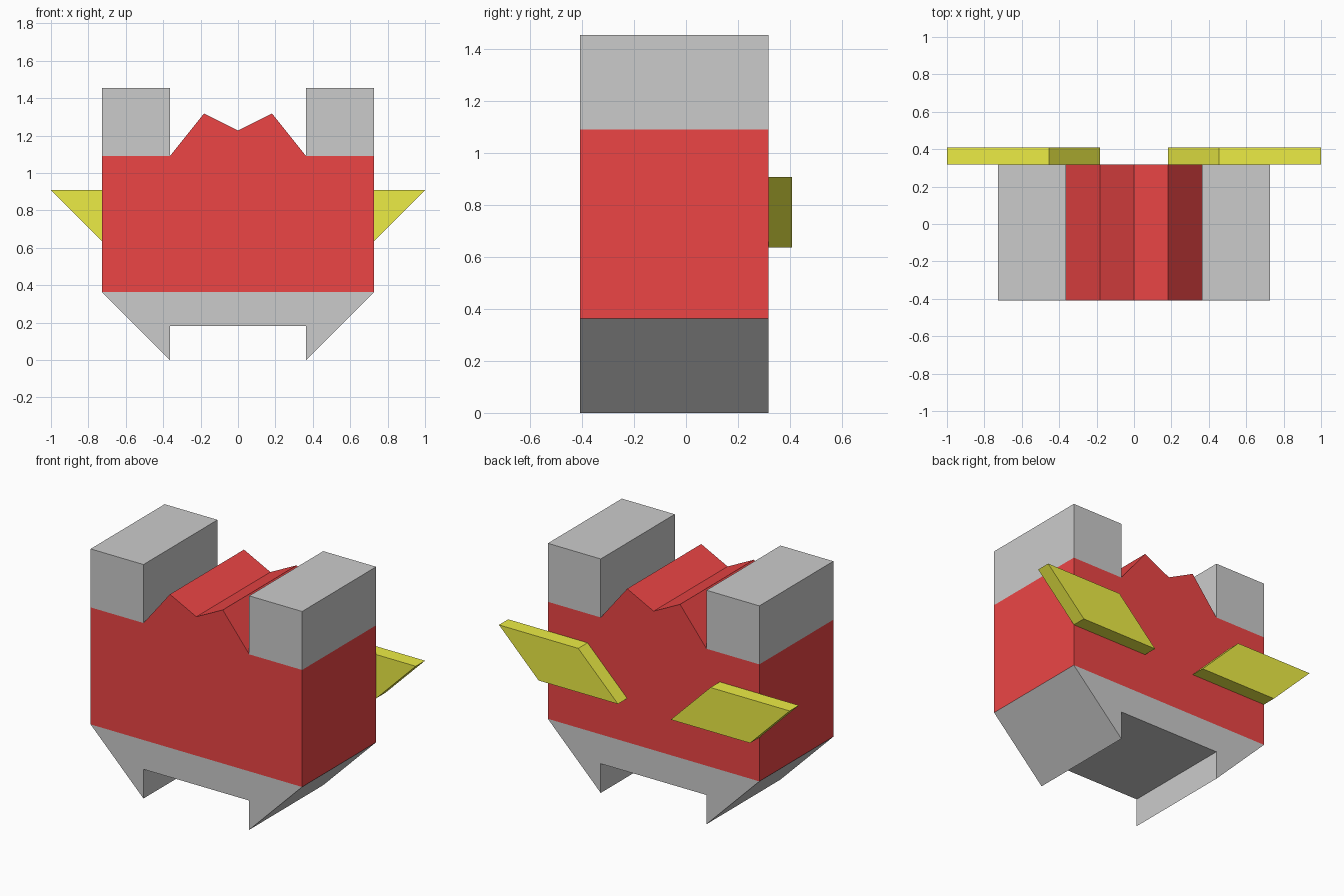
import bpy
import bmesh

if "Cube" in bpy.data.objects:
    bpy.data.objects.remove(bpy.data.objects["Cube"])

U = 1 / 11  # model grid unit: half the total width is 11 units
FRONT, BACK, FIN_BACK = -4.5, 3.5, 4.5


def material(name, colour):
    mat = bpy.data.materials.new(name)
    mat.diffuse_color = (*colour, 1)
    mat.use_nodes = True
    mat.node_tree.nodes["Principled BSDF"].inputs["Base Color"].default_value = mat.diffuse_color
    return mat


def extrude_profile(name, profile, y0, y1, mat=None):
    """Prism from an (x, z) outline, running from y0 to y1."""
    bm = bmesh.new()
    face = bm.faces.new([bm.verts.new((x * U, y0 * U, z * U)) for x, z in profile])
    geom = bmesh.ops.extrude_face_region(bm, geom=[face])["geom"]
    verts = [g for g in geom if isinstance(g, bmesh.types.BMVert)]
    bmesh.ops.translate(bm, verts=verts, vec=(0, (y1 - y0) * U, 0))
    bmesh.ops.recalc_face_normals(bm, faces=bm.faces)
    mesh = bpy.data.meshes.new(name)
    bm.to_mesh(mesh)
    bm.free()
    obj = bpy.data.objects.new(name, mesh)
    bpy.context.collection.objects.link(obj)
    if mat:
        mesh.materials.append(mat)
    return obj


def mirrored(half):
    """Complete a right-hand outline with its left-hand reflection."""
    return half + [(-x, z) for x, z in reversed(half) if x != 0]


red = material("red", (0.84, 0.06, 0.06))
yellow = material("yellow", (0.84, 0.84, 0.06))

# Body with the two-peaked crest on top
extrude_profile("body", mirrored([(8, 4), (8, 12), (4, 12), (2, 14.5), (0, 13.5)]),
                FRONT, BACK, red)

# Base with two pointed feet
extrude_profile("base", mirrored([(4, 2), (4, 0), (8, 4)]), FRONT, BACK)

# Shoulder blocks and slanted rear fins, one per side
for side, s in (("left", -1), ("right", 1)):
    extrude_profile(f"{side}_shoulder_block",
                    [(s * x, z) for x, z in ((4, 12), (8, 12), (8, 16), (4, 16))],
                    FRONT, BACK)
    extrude_profile(f"{side}_fin",
                    [(s * x, z) for x, z in ((2, 7), (8, 7), (11, 10), (5, 10))],
                    BACK, FIN_BACK, yellow)
